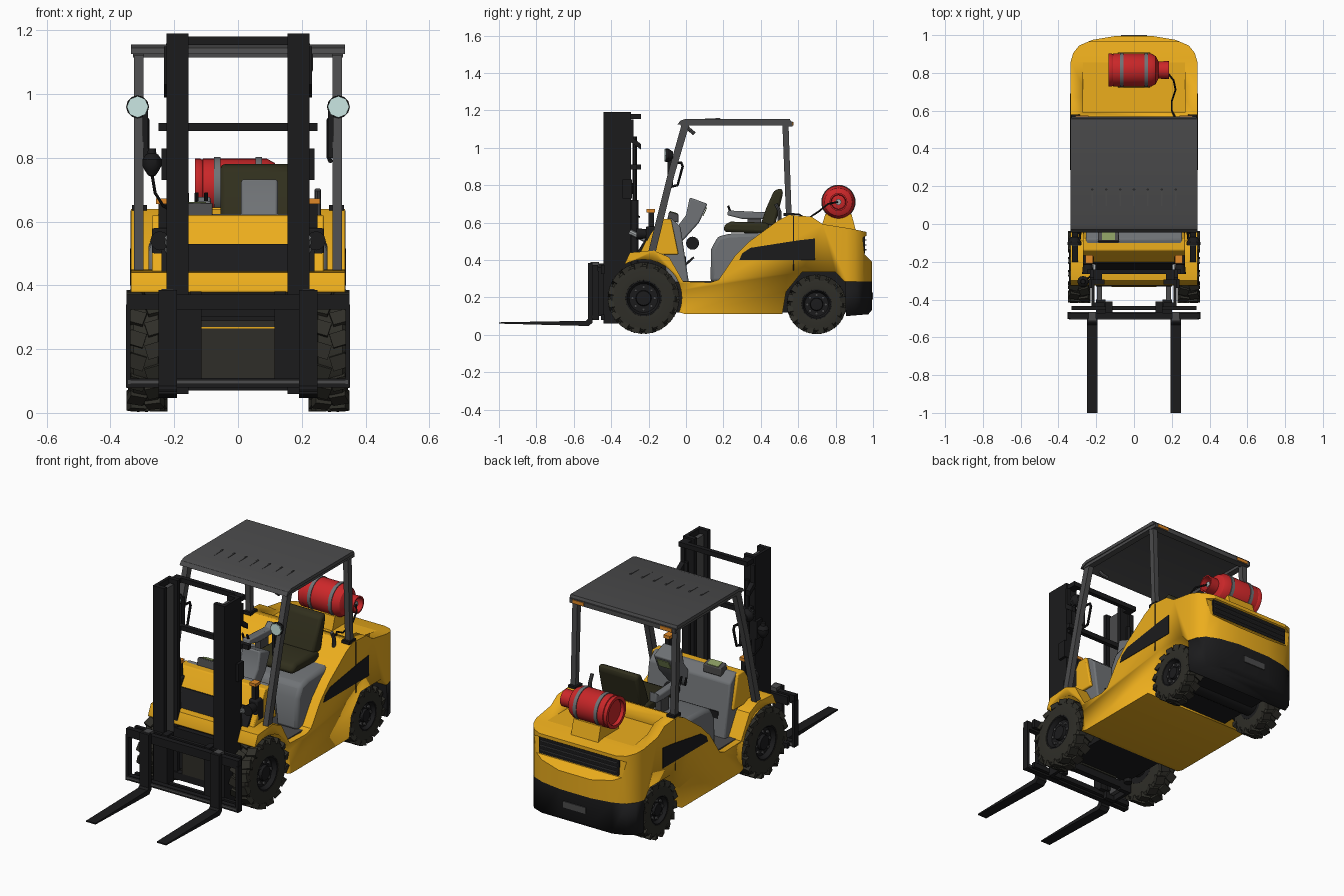
import bpy, bmesh
from math import sin, cos, pi, radians
from mathutils import Vector, Matrix

if "Cube" in bpy.data.objects:
    bpy.data.objects.remove(bpy.data.objects["Cube"])

def mat(name, r, g, b):
    m = bpy.data.materials.new(name)
    m.diffuse_color = (r, g, b, 1)
    m.use_nodes = True
    m.node_tree.nodes["Principled BSDF"].inputs["Base Color"].default_value = m.diffuse_color
    return m

YEL = mat("yellow_paint", .84, .42, .012)
BLK = mat("black_steel", .011, .011, .012)
TYR = mat("tyre_rubber", .028, .027, .021)
DGR = mat("dark_grey", .07, .07, .072)
GRY = mat("cab_grey", .16, .17, .18)
LGT = mat("light_grey", .4, .42, .43)
SEA = mat("seat_cloth", .03, .028, .012)
RED = mat("tank_red", .6, .02, .022)
LEN = mat("lamp_glass", .6, .8, .77)
AMB = mat("amber", .75, .25, .02)
SCR = mat("screen", .25, .33, .12)

def finish(name, bm, m, mir=False, bevel=0, smooth=30):
    bmesh.ops.remove_doubles(bm, verts=bm.verts, dist=1e-5)
    bmesh.ops.recalc_face_normals(bm, faces=bm.faces)
    me = bpy.data.meshes.new(name)
    bm.to_mesh(me)
    bm.free()
    me.shade_smooth()
    me.set_sharp_from_angle(angle=radians(smooth))
    if m: me.materials.append(m)
    o = bpy.data.objects.new(name, me)
    bpy.context.collection.objects.link(o)
    if bevel:
        b = o.modifiers.new("bevel", 'BEVEL')
        b.width, b.segments = bevel, 2
    if mir: o.modifiers.new("mirror", 'MIRROR')
    return o

def prism(name, pts, a, b, m, axis='x', **k):
    """Extrude a (y,z) profile along x, or an (x,y) outline along z."""
    bm = bmesh.new()
    put = (lambda p, t: (t, *p)) if axis == 'x' else (lambda p, t: (*p, t))
    lo, hi = ([bm.verts.new(put(p, t)) for p in pts] for t in (a, b))
    bm.faces.new(lo)
    bm.faces.new(hi)
    for i in range(len(pts)):
        j = (i + 1) % len(pts)
        bm.faces.new((lo[i], lo[j], hi[j], hi[i]))
    return finish(name, bm, m, **k)

def box(name, x, y, z, m, **k):
    return prism(name, [(y[0], z[0]), (y[1], z[0]), (y[1], z[1]), (y[0], z[1])], x[0], x[1], m, **k)

def lathe(name, prof, c, m, axis='x', seg=24, **k):
    """Spin (distance along axis, radius) points about an axis through c."""
    bm = bmesh.new()
    rings = []
    for t, r in prof:
        ring = []
        for i in range(seg):
            u, v = r * cos(2 * pi * i / seg), r * sin(2 * pi * i / seg)
            p = {'x': (t, u, v), 'y': (u, t, v), 'z': (u, v, t)}[axis]
            ring.append(bm.verts.new(Vector(c) + Vector(p)))
        rings.append(ring)
    for p, q in zip(rings, rings[1:]):
        for i in range(seg):
            j = (i + 1) % seg
            bm.faces.new((p[i], p[j], q[j], q[i]))
    return finish(name, bm, m, **k)

def tube(name, pts, r, m, mir=False):
    cu = bpy.data.curves.new(name, 'CURVE')
    cu.dimensions, cu.bevel_depth, cu.bevel_resolution, cu.use_fill_caps = '3D', r, 2, True
    s = cu.splines.new('POLY')
    s.points.add(len(pts) - 1)
    for p, q in zip(s.points, pts): p.co = (*q, 1)
    tmp = bpy.data.objects.new("tmp", cu)
    bpy.context.collection.objects.link(tmp)
    bpy.context.view_layer.update()
    bm = bmesh.new()
    bm.from_mesh(tmp.to_mesh())
    bpy.data.objects.remove(tmp)
    return finish(name, bm, m, mir)

def boolean(o, other, op='DIFFERENCE'):
    b = o.modifiers.new("bool", 'BOOLEAN')
    b.object, b.operation, b.solver = other, op, 'EXACT'
    bpy.context.view_layer.update()
    me = bpy.data.meshes.new_from_object(o.evaluated_get(bpy.context.evaluated_depsgraph_get()))
    o.modifiers.clear()
    o.data = me
    bpy.data.objects.remove(other)

# Body: side profile trimmed by the plan outline, then arches and deck cut out
half = [(.335, -.4), (.335, .86), (.322, .905), (.29, .945), (.22, .975), (.1, .995)]
plan = half + [(-x, y) for x, y in reversed(half)]
body = prism("body_shell", [(-.325, .2), (-.325, .385), (-.3, .44), (-.17, .45), (-.09, .415), (-.015, .285),
    (.13, .28), (.175, .295), (.26, .42), (.34, .5), (.49, .61), (.55, .64), (.67, .632), (.73, .592), (.88, .568),
    (.965, .55), (.965, .53), (.945, .52), (.955, .43), (.975, .41), (1, .385), (1, .285),
    (.84, .285), (.84, .11), (0, .11)], -.335, .335, YEL)
boolean(body, prism("plan_trim", plan, 0, 1, None, axis='z'), 'INTERSECT')
boolean(body, lathe("front_arch", [(-.4, 0), (-.4, .205), (.4, .205), (.4, 0)], (0, -.227, .198), None, seg=32))
boolean(body, prism("rear_arch", [(.505, .05), (.535, .23), (.62, .335), (.8, .335), (.845, .285), (.9, .05)], -.4, .4, None))
boolean(body, box("deck_cut", (-.27, .27), (.59, .86), (.572, .8), None))
cw = prism("counterweight", [(.855, .1), (.85, .286), (1, .286), (1, .14), (.975, .11)], -.34, .34, BLK)
boolean(cw, prism("plan_trim", plan, 0, 1, None, axis='z'), 'INTERSECT')
box("tow_hitch", (-.07, .07), (.98, 1.0), (.19, .225), DGR)
box("rear_grille", (-.25, .25), (.94, .957), (.435, .525), BLK)
for i in range(3):
    box("grille_louvre", (-.24, .24), (.95, .966), (.452 + i * .026, .458 + i * .026), DGR)
prism("side_vent", [(.285, .4), (.3, .435), (.345, .465), (.6, .505), (.69, .515), (.69, .4)], .33, .338, BLK, mir=True)
box("panel_seam", (.33, .3365), (.573, .577), (.345, .635), BLK, mir=True)
box("rear_chassis", (-.2, .2), (.49, .87), (.12, .34), BLK)
box("front_chassis", (-.2, .2), (-.3, .0), (.12, .42), BLK)
box("front_plate", (-.12, .12), (-.33, -.29), (.11, .29), TYR)
box("front_plate_trim", (-.12, .12), (-.333, -.3), (.265, .27), YEL)

# Wheels: tyre, staggered lugs, rim and bolts
def wheel(tag, y, z, R, x0, x1):
    c, w = ((x0 + x1) / 2, y, z), (x1 - x0) / 2
    k = R - .012
    lathe(tag + "_tyre", [(-w, R * .5), (-w, R * .62), (-w * .9, k * .94), (-w * .7, k), (w * .7, k), (w * .9, k * .94),
          (w, R * .62), (w * .96, R * .5), (w * .5, R * .46)], c, TYR, seg=36, mir=True)
    bm = bmesh.new()
    n = 16
    for i in range(2 * n):
        s = 1 if i % 2 else -1
        M = (Matrix.Translation(c) @ Matrix.Rotation(pi * i / n, 4, 'X') @ Matrix.Translation((s * w * .5, 0, R - .017))
             @ Matrix.Rotation(s * .3, 4, 'Z') @ Matrix.Diagonal((w * .94, R * .24, .03, 1)))
        bmesh.ops.create_cube(bm, size=1, matrix=M)
    finish(tag + "_tread", bm, TYR, True)
    lathe(tag + "_rim", [(-w, 0), (-w, R * .5), (w * .93, R * .52), (w * .93, R * .46), (w * .5, R * .4), (w * .5, R * .22),
          (w * .8, R * .2), (w * .85, 0)], c, BLK, mir=True)
    for i in range(8):
        a = pi * i / 4
        p = (c[0] + w * .5, y + R * .31 * cos(a), z + R * .31 * sin(a))
        lathe(tag + "_bolt", [(0, .009), (.01, .009), (.01, 0)], p, DGR, seg=6, mir=True)
wheel("front_wheel", -.227, .196, .192, .235, .345)
wheel("rear_wheel", .698, .163, .16, .225, .325)
for n, y, z in (("front_axle", -.227, .196), ("rear_axle", .698, .163)):
    lathe(n, [(-.24, 0), (-.24, .06), (.24, .06), (.24, 0)], (0, y, z), BLK, seg=16)

# Cowl, dash and steering column
prism("front_cowl", [(-.25, .43), (-.2, .53), (-.14, .62), (-.08, .62), (-.04, .43)], -.27, .27, YEL, bevel=.006)
prism("cowl_lower_panel", [(-.262, .44), (-.207, .53), (-.19, .53), (-.23, .43)], -.24, .24, BLK)
prism("dash_panel", [(-.14, .61), (-.08, .625), (-.03, .58), (.015, .28), (-.1, .28)], -.255, .255, GRY, bevel=.008)
box("floor", (-.3, .3), (-.03, .15), (.27, .288), DGR)
prism("steering_column", [(-.09, .52), (0, .64), (.02, .735), (.115, .7), (.07, .6), (-.02, .5)], .01, .125, GRY, bevel=.008)
prism("column_screen", [(.088, .635), (.108, .68), (.113, .68), (.093, .635)], .03, .105, SCR)
prism("dash_console", [(-.1, .615), (-.09, .66), (-.04, .645), (-.04, .6)], -.19, -.08, DGR, bevel=.004)
prism("dash_screen", [(-.085, .659), (-.085, .662), (-.045, .65), (-.045, .646)], -.17, -.1, SCR)
lathe("steering_hub", [(-.03, 0), (-.03, .035), (.03, .035), (.03, 0)], (.067, .035, .49), BLK, seg=16)
for x in (-.08, .03, .1):
    prism("pedal", [(-.02, .37), (.04, .42), (.045, .41), (-.01, .36)], x, x + .05, BLK)

# Seat and its base
prism("seat_base", [(.13, .28), (.135, .46), (.17, .525), (.23, .54), (.5, .55), (.53, .28)], -.28, .28, GRY, bevel=.02)
prism("seat_cushion", [(.2, .55), (.205, .59), (.24, .605), (.44, .6), (.46, .54)], -.065, .2, SEA, bevel=.018)
prism("seat_back", [(.4, .59), (.43, .68), (.47, .77), (.51, .785), (.52, .76), (.475, .58)], -.055, .19, SEA, bevel=.025)
prism("armrest", [(.22, .64), (.225, .665), (.42, .655), (.45, .68), (.45, .62), (.3, .62)], -.13, -.085, GRY, bevel=.006)
box("armrest_post", (-.125, -.09), (.33, .4), (.53, .63), DGR)
for i in range(3):
    tube("control_lever", [(-.1 - i * .03, .24, .65), (-.1 - i * .03, .225, .69)], .006, BLK)
tube("brake_lever", [(.25, .5, .6), (.25, .5, .66), (.25, .48, .7)], .01, DGR)

# Overhead guard
prism("roof", [(-.045, 1.125), (-.03, 1.145), (0, 1.155), (.555, 1.155), (.565, 1.13), (.54, 1.135), (0, 1.138), (-.03, 1.125)],
      -.335, .335, DGR)
for i in range(7):
    x = -.222 + i * .074
    prism("roof_rib", [(-.01, 1.15), (.18, 1.159), (.19, 1.15)], x - .004, x + .004, DGR)
box("roof_side_rail", (.295, .33), (-.03, .555), (1.12, 1.14), DGR, mir=True)
box("roof_rear_beam", (-.33, .33), (.53, .57), (1.115, 1.14), DGR)
box("roof_marker_lamp", (.24, .31), (.56, .574), (1.12, 1.138), AMB, mir=True)
prism("front_pillar", [(-.205, .43), (-.165, .43), (-.06, .86), (.02, 1.13), (-.022, 1.13), (-.095, .87)], .296, .327, DGR, mir=True)
prism("rear_pillar", [(.535, .63), (.565, .63), (.548, 1.13), (.515, 1.13)], .296, .327, DGR, mir=True)
box("pillar_foot", (.285, .333), (.52, .58), (.635, .652), BLK, mir=True)
tube("grab_handle", [(.29, -.055, .92), (.285, -.025, .92), (.285, -.018, .9), (.285, -.045, .8), (.29, -.09, .79)], .007, BLK, True)
tube("roof_bracket", [(.225, -.01, 1.13), (.225, .015, 1.1), (.225, .045, 1.075)], .01, DGR)
# Lamps
lathe("work_lamp", [(0, .036), (.015, .036), (.04, .02), (.04, 0)], (.315, -.11, .96), BLK, axis='y', seg=12, mir=True)
lathe("work_lamp_glass", [(-.004, 0), (-.004, .034), (.002, .034)], (.315, -.11, .96), LEN, axis='y', seg=8, mir=True)
box("lamp_bracket", (.283, .3), (-.1, -.07), (.8, .97), BLK, mir=True)
box("headlamp_stand", (.215, .27), (-.215, -.15), (.46, .58), BLK, mir=True, bevel=.008)
lathe("headlamp", [(-.03, 0), (-.03, .03), (.03, .024), (.03, 0)], (.245, -.235, .54), BLK, axis='y', seg=12, mir=True)
box("signal_post", (.225, .25), (-.2, -.17), (.56, .655), BLK, mir=True)
box("signal_lamp", (.218, .257), (-.21, -.165), (.655, .672), AMB, mir=True)

# Gas tank
lathe("gas_tank", [(-.135, .07), (-.135, .088), (-.12, .088), (-.112, .084), (-.11, .088), (.09, .088), (.115, .074), (.13, .045), (.13, 0)],
      (0, .815, .71), RED, seg=28)
lathe("tank_base", [(-.135, .07), (-.115, .068), (-.105, 0)], (0, .815, .71), RED, seg=28)
lathe("tank_collar", [(.12, .045), (.185, .048), (.185, .04), (.13, .037)], (0, .815, .71), RED, seg=16)
lathe("tank_valve", [(.12, .016), (.17, .016), (.17, 0)], (0, .815, .71), LGT, seg=10)
for x in (-.065, .065):
    lathe("tank_strap", [(-.01, .085), (-.01, .092), (.01, .092), (.01, .085)], (x, .815, .71), GRY, seg=28)
prism("tank_cradle", [(.72, .565), (.745, .645), (.885, .645), (.91, .55)], -.085, .085, YEL)
tube("gas_hose", [(.17, .81, .71), (.21, .76, .7), (.22, .71, .66), (.2, .65, .62), (.2, .6, .645), (.22, .56, .645)], .005, BLK)

# Mast
prism("outer_mast", [(.225, -.295), (.155, -.295), (.155, -.32), (.208, -.32), (.208, -.415), (.155, -.415), (.155, -.44), (.225, -.44)],
      .06, 1.19, BLK, axis='z', mir=True)
box("inner_mast", (.17, .195), (-.405, -.33), (.08, 1.17), DGR, mir=True)
lathe("lift_cylinder", [(.1, 0), (.1, .022), (.72, .022), (.72, .012), (1.06, .012), (1.06, 0)], (.19, -.275, 0), BLK, axis='z', seg=12, mir=True)
for n, z, w in (("mast_top_bar", 1.165, .2), ("mast_mid_bar", .895, .25)):
    box(n, (-w, w), (-.265, -.24), (z - .011, z + .015), BLK)
    box(n + "_side", (.17, .215), (-.3, -.24), (z - .011, z + .015), BLK, mir=True)
prism("mast_top_bracket", [(-.295, 1.03), (-.24, .99), (-.24, 1.02), (-.28, 1.05), (-.28, 1.15), (-.295, 1.15)], .205, .232, BLK, mir=True)
box("mast_low_bar", (-.2, .2), (-.33, -.295), (.3, .36), BLK)
box("mast_foot_bar", (-.2, .2), (-.33, -.295), (.07, .11), BLK)
box("mast_block", (.215, .24), (-.34, -.29), (.73, .83), BLK, mir=True)
lathe("pressure_bulb", [(-.045, 0), (-.04, .012), (-.025, .022), (-.01, .03), (.01, .03), (.025, .02), (.028, .014), (.045, .012), (.045, 0)],
      (-.27, -.305, .785), BLK, axis='z', seg=12)
tube("bulb_hose", [(-.27, -.305, .75), (-.26, -.3, .69), (-.235, -.28, .65), (-.2, -.25, .63)], .005, BLK)
tube("tilt_cylinder", [(.215, -.3, .55), (.215, -.2, .5)], .014, LGT, True)

# Carriage and forks
for n, z0, z1 in (("carriage_top_bar", .325, .372), ("carriage_bottom_bar", .08, .108)):
    box(n, (-.35, .35), (-.5, -.47), (z0, z1), BLK)
    box(n + "_rear", (-.33, .33), (-.455, -.435), (z0, z1), BLK)
box("carriage_ledge", (-.345, .345), (-.506, -.465), (.09, .103), DGR)
box("carriage_end_plate", (.337, .352), (-.502, -.465), (.08, .34), BLK, mir=True)
box("carriage_upright", (.115, .15), (-.47, -.41), (.1, .38), BLK, mir=True)
box("carriage_roller_plate", (.15, .2), (-.47, -.4), (.1, .36), BLK, mir=True)
prism("fork", [(-1, .06), (-1, .067), (-.535, .075), (-.525, .085), (-.525, .385), (-.5, .385), (-.5, .065), (-.52, .047)],
      .192, .25, BLK, mir=True)
box("fork_hook", (.2, .24), (-.51, -.465), (.365, .388), DGR, mir=True)
